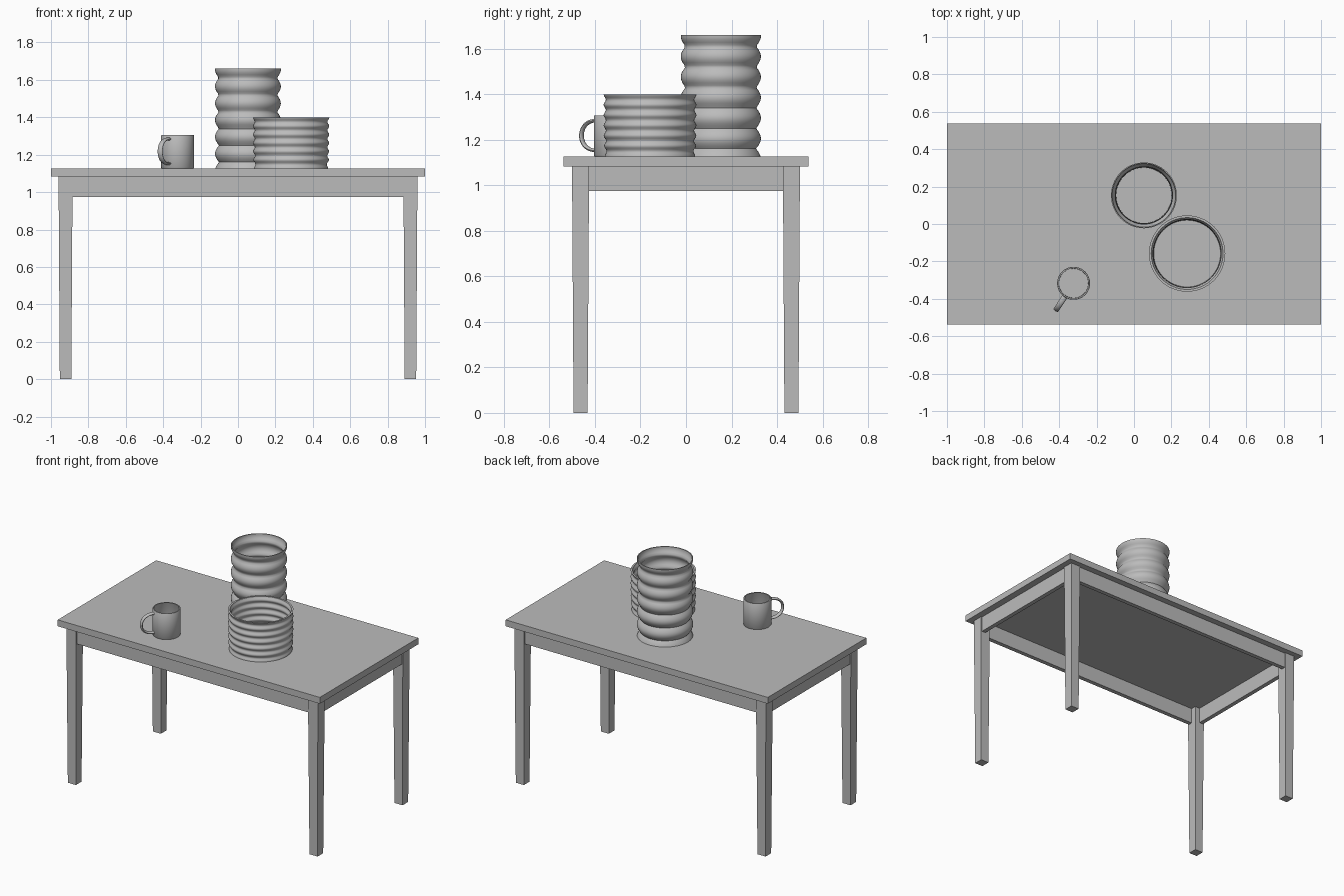
import bpy, bmesh, math
from mathutils import Vector

if "Cube" in bpy.data.objects:
    bpy.data.objects.remove(bpy.data.objects["Cube"])

grey = bpy.data.materials.new("plain grey")
grey.diffuse_color = (0.5, 0.5, 0.5, 1)
grey.use_nodes = True
grey.node_tree.nodes["Principled BSDF"].inputs["Base Color"].default_value = grey.diffuse_color

TOP = 1.127      # table surface height
UNDER = 1.083    # underside of the table top


def finish(name, bm, smooth=None):
    bmesh.ops.recalc_face_normals(bm, faces=bm.faces)
    mesh = bpy.data.meshes.new(name)
    bm.to_mesh(mesh)
    bm.free()
    mesh.materials.append(grey)
    ob = bpy.data.objects.new(name, mesh)
    bpy.context.collection.objects.link(ob)
    if smooth:
        bpy.ops.object.select_all(action='DESELECT')
        ob.select_set(True)
        bpy.context.view_layer.objects.active = ob
        bpy.ops.object.shade_smooth_by_angle(angle=math.radians(smooth))
    return ob


def box(name, center, size, taper=1.0):
    """Box whose bottom face is scaled by taper."""
    bm = bmesh.new()
    bmesh.ops.create_cube(bm, size=1)
    for v in bm.verts:
        k = taper if v.co.z < 0 else 1
        v.co = Vector((v.co.x * size[0] * k, v.co.y * size[1] * k,
                       v.co.z * size[2])) + Vector(center)
    return finish(name, bm)


def lathe(name, profile, center, segments=64, smooth=40):
    """Revolve (radius, height) points; the end points lie on the axis."""
    bm = bmesh.new()
    verts = [bm.verts.new((r + center[0], center[1], z)) for r, z in profile]
    edges = [bm.edges.new(p) for p in zip(verts, verts[1:])]
    bmesh.ops.spin(bm, geom=verts + edges, cent=(center[0], center[1], 0),
                   axis=(0, 0, 1), angle=math.tau, steps=segments)
    bmesh.ops.remove_doubles(bm, verts=bm.verts, dist=1e-5)
    return finish(name, bm, smooth)


def vessel(outer, wall, floor):
    """Closed wall profile: base, outside, rim, inside, floor."""
    inner = [(r - wall, z) for r, z in reversed(outer) if z > TOP + floor]
    lip = TOP + floor
    return ([(0, TOP)] + outer + inner
            + [(outer[0][0] - wall, lip), (0, lip)])


# Table top, aprons and tapered legs
box("table_top", (0, 0, (TOP + UNDER) / 2), (2, 1.074, TOP - UNDER))
for s, side in ((-1, "front"), (1, "back")):
    box(side + "_apron", (0, s * 0.478, 1.029), (1.80, 0.03, 0.108))
for s, side in ((-1, "left"), (1, "right")):
    box(side + "_apron", (s * 0.937, 0, 1.029), (0.03, 0.88, 0.108))
for sx, a in ((-1, "left"), (1, "right")):
    for sy, b in ((-1, "front"), (1, "back")):
        box(f"{b}_{a}_leg", (sx * 0.922, sy * 0.463, UNDER / 2),
            (0.075, 0.075, UNDER), 0.82)

# Tall ribbed vase: rounded bulges between narrow necks, flared rim
N = 48
vase = []
for i in range(N + 1):
    z = TOP + (1.66 - TOP) * i / N
    phase = (z - 1.16) / 0.09
    vase.append((0.154 + 0.022 * abs(math.sin(math.pi * phase)) ** 0.9, z))
vase[-1] = (0.176, 1.66)
vase[-2] = (0.176, vase[-2][1])
lathe("tall_ribbed_vase", vessel(vase, 0.006, 0.012), (0.053, 0.153), smooth=60)

# Wide pot with fine ribs
pot = []
for i in range(N + 1):
    t = i / N
    pot.append((0.199 + 0.005 * math.cos(math.tau * 6 * (t - 1)) - 0.006 * (1 - t) ** 6,
                TOP + 0.271 * t))
lathe("wide_ribbed_pot", vessel(pot, 0.012, 0.012), (0.284, -0.158), smooth=60)

# Mug body
MUG = Vector((-0.323, -0.317, 0))
R = 0.088
body = [(R - 0.003, TOP), (R, TOP + 0.004), (R, 1.303), (R - 0.002, 1.306)]
lathe("mug_body", vessel(body, 0.007, 0.01), MUG)

# Mug handle: flat oval section swept along a D-shaped path
out = Vector((-0.55, -0.835, 0)).normalized()
side = Vector((-out.y, out.x, 0))
bm = bmesh.new()
rings = []
STEPS, SECTION = 28, 12
for i in range(STEPS + 1):
    a = math.pi * (0.5 - i / STEPS)
    c, s = math.cos(a), math.sin(a)
    d = R - 0.004 + 0.086 * abs(c) ** 0.8
    p = MUG + out * d + Vector((0, 0, 1.218 + 0.066 * s))
    n = (out * c * 0.066 + Vector((0, 0, s * 0.086))).normalized()
    rings.append([bm.verts.new(p + n * 0.008 * math.cos(math.tau * k / SECTION)
                               + side * 0.015 * math.sin(math.tau * k / SECTION))
                  for k in range(SECTION)])
for r0, r1 in zip(rings, rings[1:]):
    for k in range(SECTION):
        j = (k + 1) % SECTION
        bm.faces.new((r0[k], r0[j], r1[j], r1[k]))
bm.faces.new(rings[0])
bm.faces.new(rings[-1])
finish("mug_handle", bm, 50)
